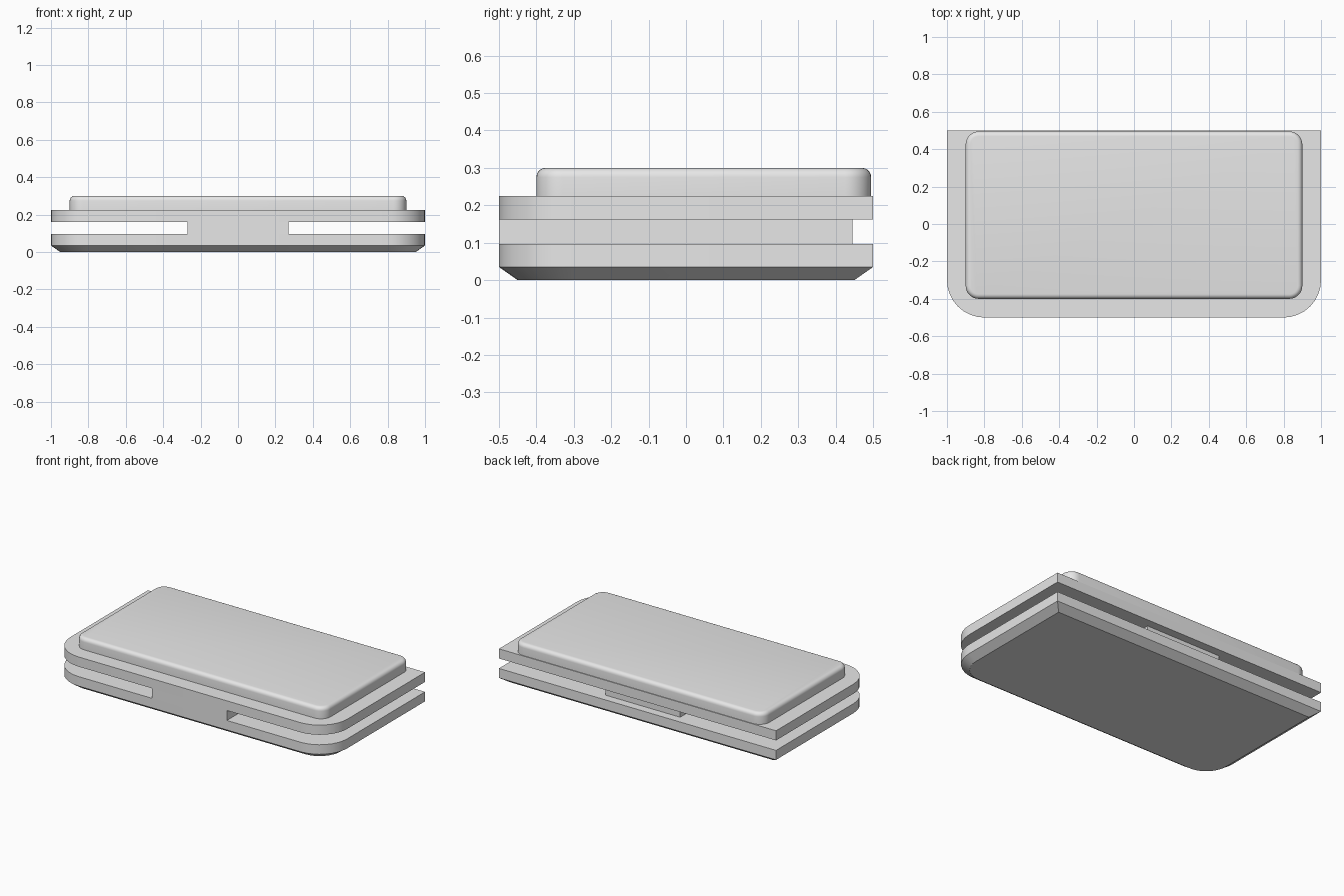
import bpy
import bmesh
from math import sin, cos, pi, radians

cube = bpy.data.objects.get("Cube")
if cube:
    bpy.data.objects.remove(cube, do_unlink=True)

grey = bpy.data.materials.new("light_grey")
grey.use_nodes = True
grey.diffuse_color = (0.8, 0.8, 0.8, 1)
grey.node_tree.nodes["Principled BSDF"].inputs["Base Color"].default_value = (0.8, 0.8, 0.8, 1)


def outline(x, y0, y1, front_r, back_r, steps=8):
    """Rectangle outline with rounded front and back corners."""
    corners = [(-1, y0, 1, front_r, pi), (1, y0, 1, front_r, 1.5 * pi),
               (1, y1, -1, back_r, 0), (-1, y1, -1, back_r, 0.5 * pi)]
    pts = []
    for side, y, inward, r, start in corners:
        cx, cy = side * (x - r), y + inward * r
        for i in range(steps + 1 if r else 1):
            a = start + i / steps * pi / 2
            pts.append((cx + r * cos(a), cy + r * sin(a)))
    return pts


def loft(name, layers, angle=30):
    """Skin a stack of (outline, height) layers and cap both ends."""
    bm = bmesh.new()
    rings = [[bm.verts.new((x, y, z)) for x, y in pts] for pts, z in layers]
    for low, high in zip(rings, rings[1:]):
        for i in range(len(low)):
            j = (i + 1) % len(low)
            bm.faces.new((low[i], low[j], high[j], high[i]))
    bm.faces.new(rings[0][::-1])
    bm.faces.new(rings[-1])
    mesh = bpy.data.meshes.new(name)
    bm.to_mesh(mesh)
    bm.free()
    mesh.materials.append(grey)
    obj = bpy.data.objects.new(name, mesh)
    bpy.context.collection.objects.link(obj)
    bpy.ops.object.select_all(action="DESELECT")
    obj.select_set(True)
    bpy.context.view_layer.objects.active = obj
    bpy.ops.object.shade_smooth_by_angle(angle=radians(angle))
    return obj


# Slabs with rounded front corners; the lower one is chamfered underneath
slab = outline(1, -0.5, 0.5, 0.2, 0)
foot = outline(0.95, -0.45, 0.45, 0.15, 0)
loft("lower_slab", [(foot, 0), (slab, 0.035), (slab, 0.097)])
loft("upper_slab", [(slab, 0.162), (slab, 0.225)])

# Central spacer block between the slabs
block = outline(0.27, -0.5, 0.445, 0, 0)
loft("spacer_block", [(block, 0.097), (block, 0.162)])

# Cushion with rounded corners and a soft top edge
soft = 0.025
layers = [(outline(0.9, -0.4, 0.495, 0.07, 0.07), 0.22)]
for i in range(6):
    a = i / 5 * pi / 2
    inset = soft * (1 - cos(a))
    layers.append((outline(0.9 - inset, -0.4 + inset, 0.495 - inset,
                           0.07 - inset, 0.07 - inset), 0.3 - soft + soft * sin(a)))
loft("cushion", layers)
